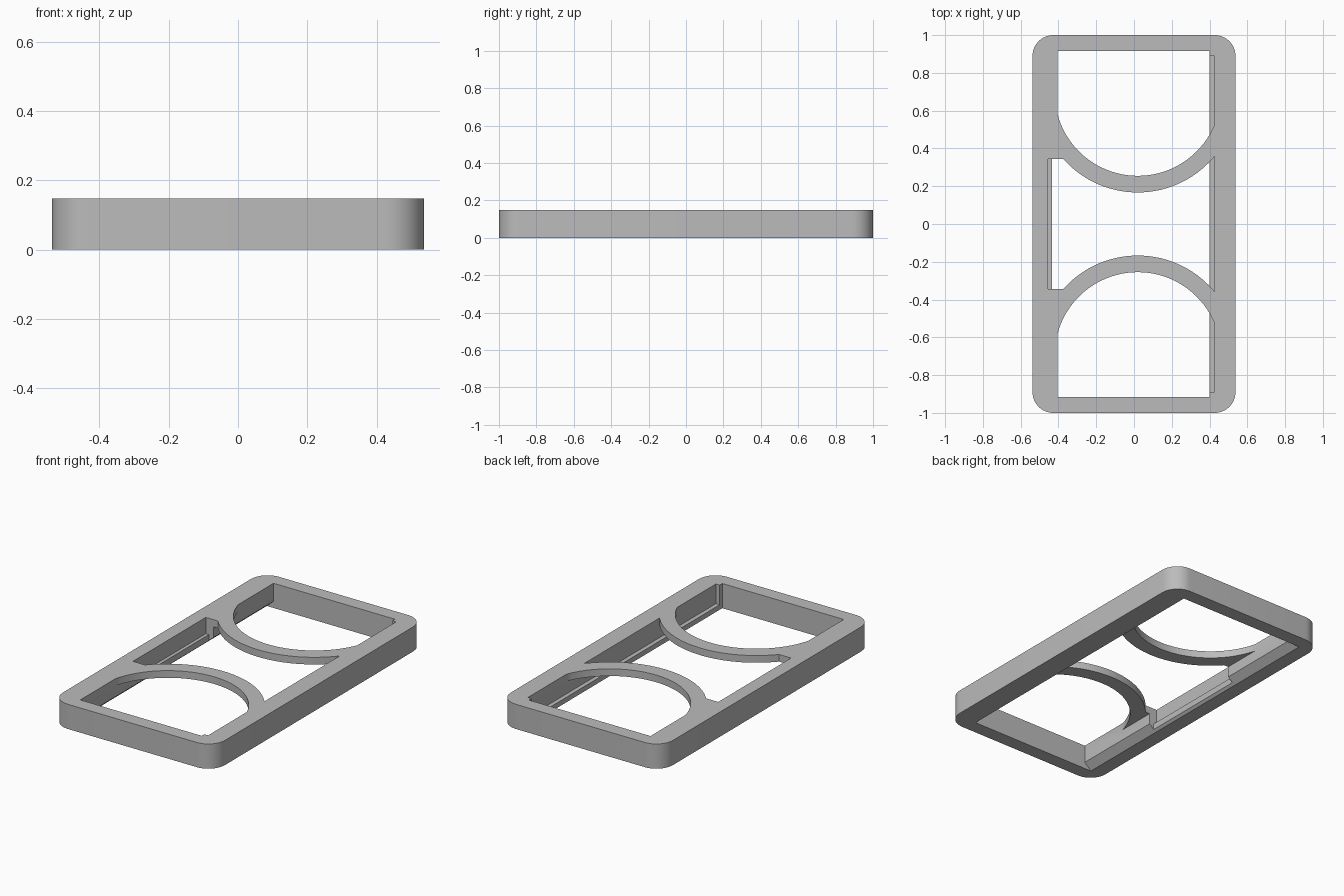
import bpy, bmesh, math

cube = bpy.data.objects.get("Cube")
if cube:
    bpy.data.objects.remove(cube, do_unlink=True)

grey = bpy.data.materials.new("plain_grey")
grey.use_nodes = True
colour = (0.5, 0.5, 0.5, 1)
grey.diffuse_color = colour
grey.node_tree.nodes["Principled BSDF"].inputs["Base Color"].default_value = colour

HEIGHT, PLATE = 0.148, 0.105      # total height, underside of the thin arches
LEFT, RIGHT, SLOT = -0.405, 0.40, 0.425
END, SLOT_END, MID = 0.915, 0.89, 0.345
CX, CY = 0.02, 0.695              # centre of the arch circles


def prism(name, points, low, high, axis="z"):
    """Extrude an outline along z, or an (x, z) outline along y."""
    bm = bmesh.new()
    place = (lambda a, b: (a, b, low)) if axis == "z" else (lambda a, b: (a, low, b))
    face = bm.faces.new([bm.verts.new(place(a, b)) for a, b in points])
    new = bmesh.ops.extrude_face_region(bm, geom=[face])["geom"]
    shift = (0, 0, high - low) if axis == "z" else (0, high - low, 0)
    bmesh.ops.translate(bm, vec=shift, verts=[v for v in new if isinstance(v, bmesh.types.BMVert)])
    bmesh.ops.recalc_face_normals(bm, faces=bm.faces)
    mesh = bpy.data.meshes.new(name)
    bm.to_mesh(mesh)
    bm.free()
    mesh.materials.append(grey)
    obj = bpy.data.objects.new(name, mesh)
    bpy.context.collection.objects.link(obj)
    return obj


def rect(x0, x1, y):
    return [(x0, -y), (x1, -y), (x1, y), (x0, y)]


def arc(radius, x0, x1, steps=40):
    """Lower part of the arch circle between two x positions."""
    a0 = -math.acos((x0 - CX) / radius)
    a1 = -math.acos((x1 - CX) / radius)
    angles = [a0 + (a1 - a0) * i / steps for i in range(steps + 1)]
    return [(CX + radius * math.cos(a), CY + radius * math.sin(a)) for a in angles]


def flip(points):
    return [(x, -y) for x, y in reversed(points)]


# Rounded outer block
outline = []
R = 0.11
for i, (sx, sy) in enumerate([(1, 1), (-1, 1), (-1, -1), (1, -1)]):
    for k in range(13):
        a = math.radians(90 * i + 7.5 * k)
        outline.append((sx * (0.537 - R) + R * math.cos(a), sy * (1 - R) + R * math.sin(a)))
frame = prism("frame", outline, 0, HEIGHT)

# Openings: two rounded windows, and the waisted window between the arches
window = arc(0.44, LEFT, SLOT) + [(SLOT, SLOT_END), (RIGHT, SLOT_END), (RIGHT, END), (LEFT, END)]
edge = arc(0.528, -0.375, SLOT)
waist = [(-0.455, -MID)] + [(x, -y) for x, y in edge] + edge[::-1] + [(-0.455, MID)]
cutters = [
    prism("lower_opening", rect(LEFT, RIGHT, END), -0.1, PLATE),
    prism("side_slot", rect(0.2, SLOT, SLOT_END), 0.03, PLATE),
    prism("lip_recess", rect(-0.435, 0, MID), -0.1, PLATE),
    prism("upper_recess", rect(-0.455, 0, MID), 0.05, PLATE),
    prism("back_window", window, 0.03, 0.25),
    prism("front_window", flip(window), 0.03, 0.25),
    prism("waist_window", waist, 0.05, 0.25),
    prism("bottom_bevel", [(-0.461, -0.01), (-0.3, -0.01), (-0.3, 0.04), (LEFT, 0.04)],
          -END, END, "y"),
]
bpy.context.view_layer.objects.active = frame
frame.select_set(True)
for cutter in cutters:
    mod = frame.modifiers.new(cutter.name, "BOOLEAN")
    mod.operation = "DIFFERENCE"
    mod.solver = "EXACT"
    mod.object = cutter
    bpy.ops.object.modifier_apply(modifier=mod.name)
    bpy.data.objects.remove(cutter, do_unlink=True)

bpy.ops.object.shade_smooth_by_angle(angle=math.radians(30))
